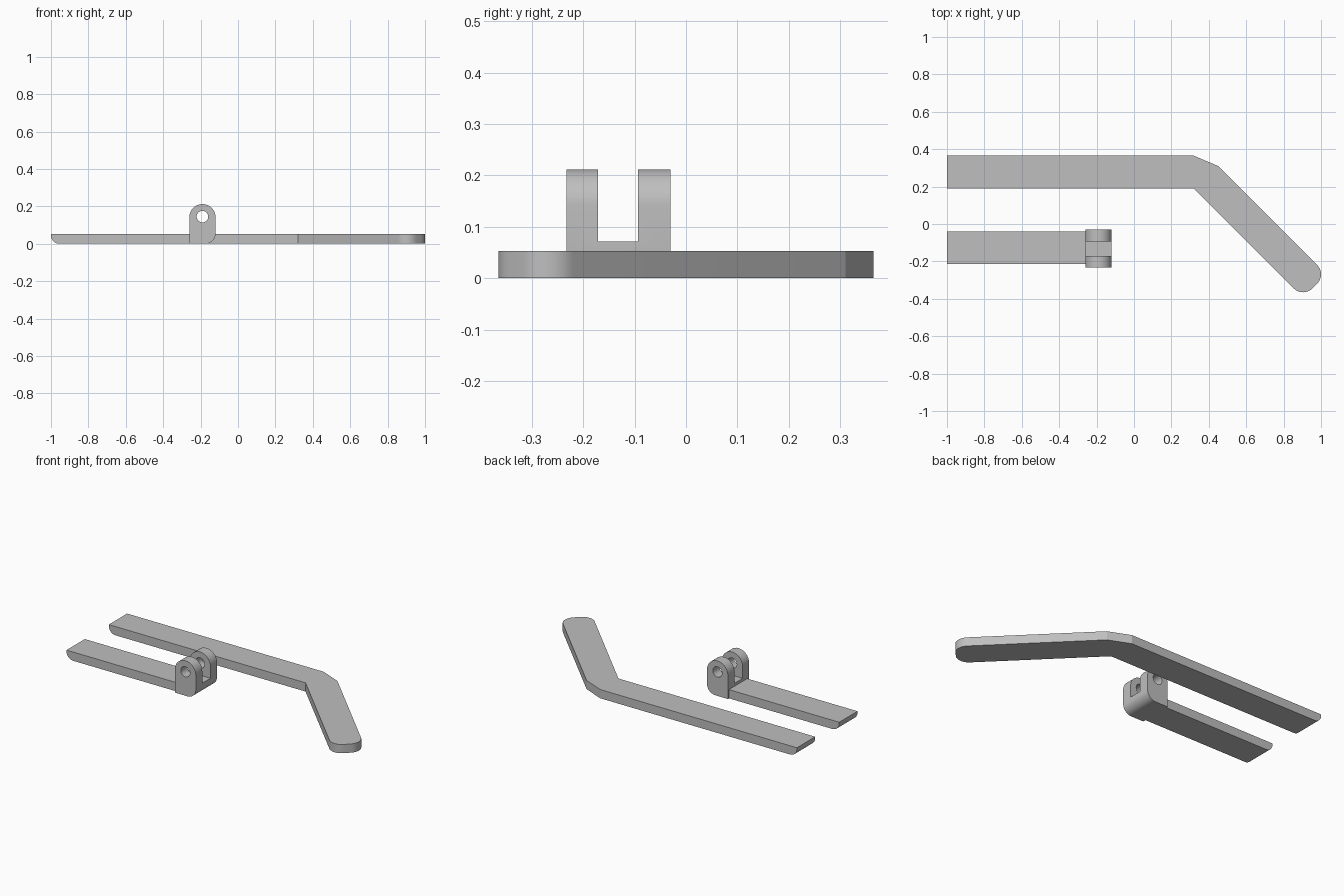
import bpy, bmesh, math
from mathutils import Matrix, Vector

cube = bpy.data.objects.get("Cube")
if cube:
    bpy.data.objects.remove(cube, do_unlink=True)

grey = bpy.data.materials.new("plain_grey")
grey.use_nodes = True
colour = (0.52, 0.52, 0.52, 1)
grey.diffuse_color = colour
grey.node_tree.nodes["Principled BSDF"].inputs["Base Color"].default_value = colour

THICK = 0.053   # bar thickness
END = -1.0      # x of the square bar ends


def prism(name, outline, depth, rounds=(), upright=False, start=0.0):
    """Extrude an outline along z (or along y when upright), rounding chosen corners.
    rounds holds (corner index, radius, segments)."""
    axis = Vector((0, 1, 0)) if upright else Vector((0, 0, 1))
    place = (lambda a, b: (a, start, b)) if upright else (lambda a, b: (a, b, start))
    bm = bmesh.new()
    low = [bm.verts.new(place(a, b)) for a, b in outline]
    face = bm.faces.new(low)
    bmesh.ops.recalc_face_normals(bm, faces=[face])
    ext = bmesh.ops.extrude_face_region(bm, geom=[face], use_keep_orig=True)
    top = [v for v in ext["geom"] if isinstance(v, bmesh.types.BMVert)]
    bmesh.ops.translate(bm, verts=top, vec=axis * depth)
    sides = [next(e for e in v.link_edges
                  if abs((e.verts[0].co - e.verts[1].co).normalized().dot(axis)) > 0.99)
             for v in low]
    for i, radius, segs in rounds:
        bmesh.ops.bevel(bm, geom=[sides[i]], offset=radius, offset_type='OFFSET',
                        segments=segs, profile=0.5, affect='EDGES', clamp_overlap=False)
    return finish(name, bm)


def finish(name, bm):
    bmesh.ops.recalc_face_normals(bm, faces=bm.faces[:])
    mesh = bpy.data.meshes.new(name)
    bm.to_mesh(mesh)
    bm.free()
    mesh.materials.append(grey)
    ob = bpy.data.objects.new(name, mesh)
    bpy.context.collection.objects.link(ob)
    return ob


def active(ob):
    bpy.ops.object.select_all(action='DESELECT')
    ob.select_set(True)
    bpy.context.view_layer.objects.active = ob


def round_lower_end(ob, radius=0.045):
    """Round the underside edge at the square end of a bar."""
    bm = bmesh.new()
    bm.from_mesh(ob.data)
    edges = [e for e in bm.edges
             if all(abs(v.co.x - END) < 1e-4 and v.co.z < 1e-4 for v in e.verts)]
    bmesh.ops.bevel(bm, geom=edges, offset=radius, segments=8, profile=0.5,
                    affect='EDGES')
    bm.to_mesh(ob.data)
    bm.free()


def cut(ob, cutter):
    mod = ob.modifiers.new("cut", 'BOOLEAN')
    mod.operation, mod.solver, mod.object = 'DIFFERENCE', 'EXACT', cutter
    active(ob)
    bpy.ops.object.modifier_apply(modifier=mod.name)
    bpy.data.objects.remove(cutter, do_unlink=True)


# Long bent bar with a rounded tip
long_bar = prism("bent_bar",
                 [(END, 0.365), (END, 0.19), (0.32, 0.19), (0.904, -0.394),
                  (1.029, -0.269), (0.45, 0.31), (0.32, 0.365)],
                 THICK, rounds=[(3, 0.07, 10), (4, 0.07, 10)])
round_lower_end(long_bar)

# Short straight bar
short_bar = prism("short_bar",
                  [(END, -0.04), (END, -0.215), (-0.25, -0.215), (-0.25, -0.04)], THICK)
round_lower_end(short_bar)

# Forked bracket: rounded block, then a slot and a pin hole
cx, half, front, back = -0.19, 0.07, -0.233, -0.03
bracket = prism("fork_bracket",
                [(cx - half, 0), (cx + half, 0), (cx + half, 0.212), (cx - half, 0.212)],
                back - front, upright=True, start=front,
                rounds=[(1, 0.055, 10), (2, half * 0.999, 14), (3, half * 0.999, 14)])

slot = prism("slot_cutter", [(cx - 0.2, -0.171), (cx + 0.2, -0.171),
                             (cx + 0.2, -0.093), (cx - 0.2, -0.093)], 0.3, start=0.071)
cut(bracket, slot)

bm = bmesh.new()
bmesh.ops.create_cone(bm, cap_ends=True, segments=32, radius1=0.031, radius2=0.031, depth=0.5,
                      matrix=Matrix.Translation((cx, -0.13, 0.145))
                      @ Matrix.Rotation(math.pi / 2, 4, 'X'))
cut(bracket, finish("pin_hole_cutter", bm))

# Smooth the rounded walls, keep hard edges sharp
for ob in (long_bar, short_bar, bracket):
    active(ob)
    bpy.ops.object.shade_smooth_by_angle(angle=math.radians(20))
